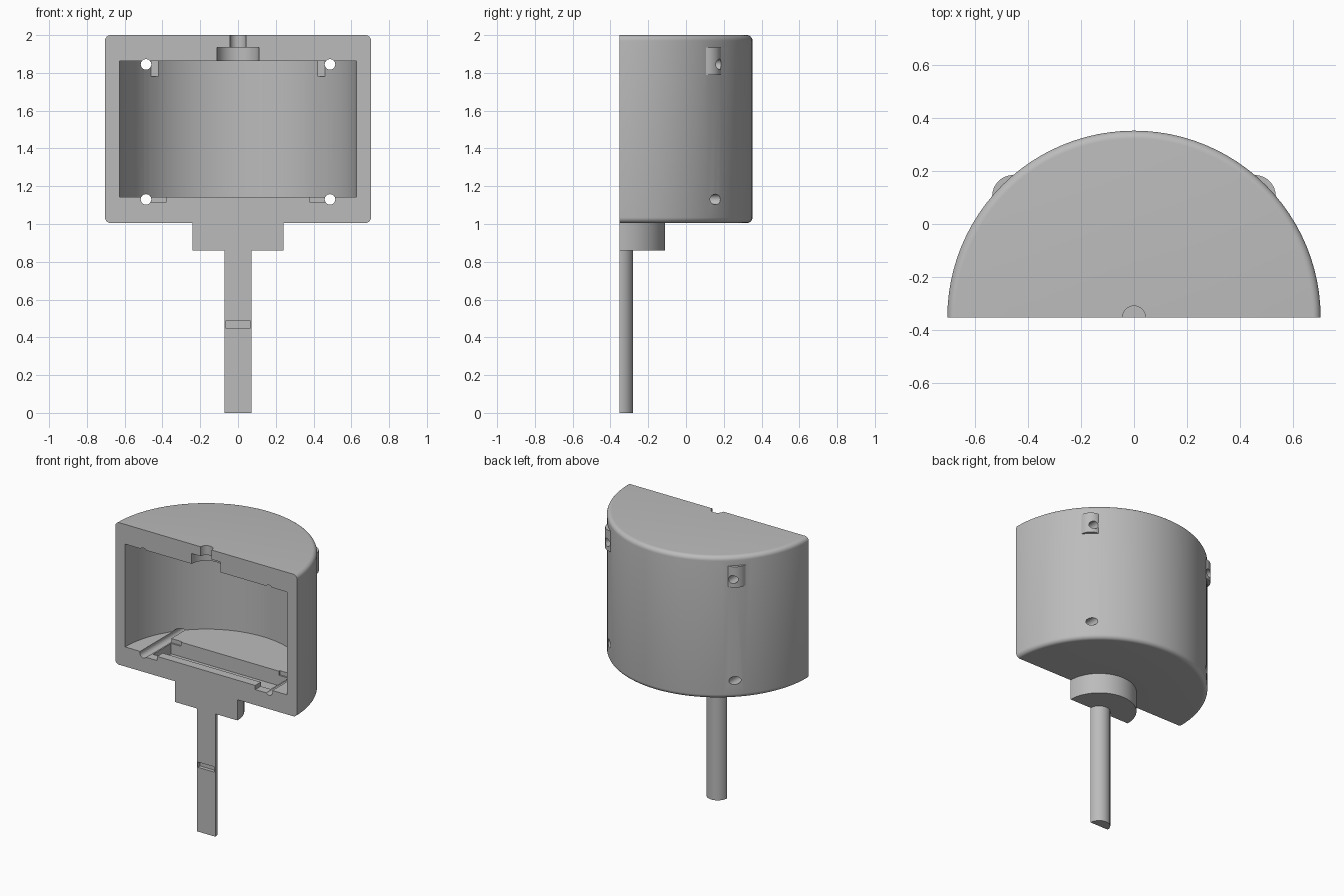
import bpy, bmesh, math
from mathutils import Matrix, Vector

cube = bpy.data.objects.get("Cube")
if cube:
    bpy.data.objects.remove(cube, do_unlink=True)

AXIS_Y = -0.352      # the cut plane holds the axis of revolution
R, FILLET = 0.704, 0.03

grey = bpy.data.materials.new("plain grey")
grey.use_nodes = True
COLOUR = (0.5, 0.5, 0.5, 1)
grey.diffuse_color = COLOUR
grey.node_tree.nodes["Principled BSDF"].inputs["Base Color"].default_value = COLOUR


def finish(name, bm):
    bmesh.ops.recalc_face_normals(bm, faces=bm.faces)
    mesh = bpy.data.meshes.new(name)
    bm.to_mesh(mesh)
    bm.free()
    mesh.materials.append(grey)
    ob = bpy.data.objects.new(name, mesh)
    bpy.context.collection.objects.link(ob)
    return ob


def box(name, x0, x1, y0, y1, z0, z1):
    bm = bmesh.new()
    size = Vector((x1 - x0, y1 - y0, z1 - z0))
    mid = Vector((x0 + x1, y0 + y1, z0 + z1)) / 2
    bmesh.ops.create_cube(bm, size=1, matrix=Matrix.Translation(mid) @ Matrix.Diagonal((*size, 1)))
    return finish(name, bm)


def rod(name, radius, start, end, sides=32):
    bm = bmesh.new()
    a, b = Vector(start), Vector(end)
    turn = (b - a).to_track_quat('Z', 'Y').to_matrix().to_4x4()
    bmesh.ops.create_cone(bm, cap_ends=True, segments=sides, radius1=radius, radius2=radius,
                          depth=(b - a).length, matrix=Matrix.Translation((a + b) / 2) @ turn)
    return finish(name, bm)


def upright(name, radius, z0, z1, x=0, y=AXIS_Y, sides=32):
    return rod(name, radius, (x, y, z0), (x, y, z1), sides)


def lathe(name, profile, sides=96):
    bm = bmesh.new()
    verts = [bm.verts.new((r, AXIS_Y, z)) for r, z in profile]
    edges = [bm.edges.new(pair) for pair in zip(verts, verts[1:])]
    bmesh.ops.spin(bm, geom=verts + edges, cent=(0, AXIS_Y, 0), axis=(0, 0, 1),
                   angle=math.tau, steps=sides, use_duplicate=False)
    bmesh.ops.remove_doubles(bm, verts=bm.verts, dist=1e-5)
    return finish(name, bm)


def combine(target, tool, operation='DIFFERENCE'):
    mod = target.modifiers.new(tool.name, 'BOOLEAN')
    mod.operation, mod.solver, mod.object = operation, 'EXACT', tool
    bpy.context.view_layer.objects.active = target
    bpy.ops.object.modifier_apply(modifier=mod.name)
    bpy.data.objects.remove(tool, do_unlink=True)


# Stem, collar and drum with rounded rims, as one turned solid
arc = [(math.sin(a), math.cos(a)) for a in (i * math.pi / 12 for i in range(7))]
low_rim = [(R - FILLET + FILLET * s, 1.005 + FILLET - FILLET * c) for s, c in arc]
top_rim = [(R - FILLET + FILLET * s, 2 - FILLET + FILLET * c) for s, c in reversed(arc)]
housing = lathe("half_housing", [(0, 0), (0.072, 0), (0.072, 0.86), (0.242, 0.86), (0.242, 1.005)]
                + low_rim + top_rim + [(0, 2)])

# Screw bosses on the outside
for s in (-1, 1):
    combine(housing, upright("screw_boss", 0.08, 1.79, 1.935, s * 0.455, 0.105), 'UNION')

# Hollow chamber with the shaft seat and opening above it
combine(housing, upright("chamber", 0.628, 1.142, 1.862, sides=96))
combine(housing, upright("shaft_seat", 0.112, 1.8, 1.934))
combine(housing, upright("shaft_opening", 0.043, 1.9, 2.1))

# Trench in the floor and pin slot in the stem
combine(housing, box("floor_trench", -0.455, 0.455, -0.29, -0.09, 1.04, 1.2))
combine(housing, box("pin_slot", -0.066, 0.066, -0.5, AXIS_Y + 0.025, 0.45, 0.487))

for s in (-1, 1):
    # Small lugs on the chamber wall
    x0, x1 = sorted((s * 0.42, s * 0.46))
    combine(housing, box("wall_lug", x0, x1, 0.07, 0.16, 1.78, 1.88), 'UNION')
    # Floor pockets beside the lower screws
    x0, x1 = sorted((s * 0.38, s * 0.485))
    combine(housing, box("floor_pocket", x0, x1, -0.5, -0.08, 1.113, 1.2))
    # Screw holes from front to back
    for z in (1.13, 1.845):
        combine(housing, rod("screw_hole", 0.028, (s * 0.487, -0.6, z), (s * 0.487, 0.5, z), 24))

# Split along the axis
combine(housing, box("front_half", -1, 1, -2, AXIS_Y, -0.5, 2.5))

bpy.ops.object.select_all(action='DESELECT')
housing.select_set(True)
bpy.context.view_layer.objects.active = housing
bpy.ops.object.shade_smooth_by_angle(angle=math.radians(30))
